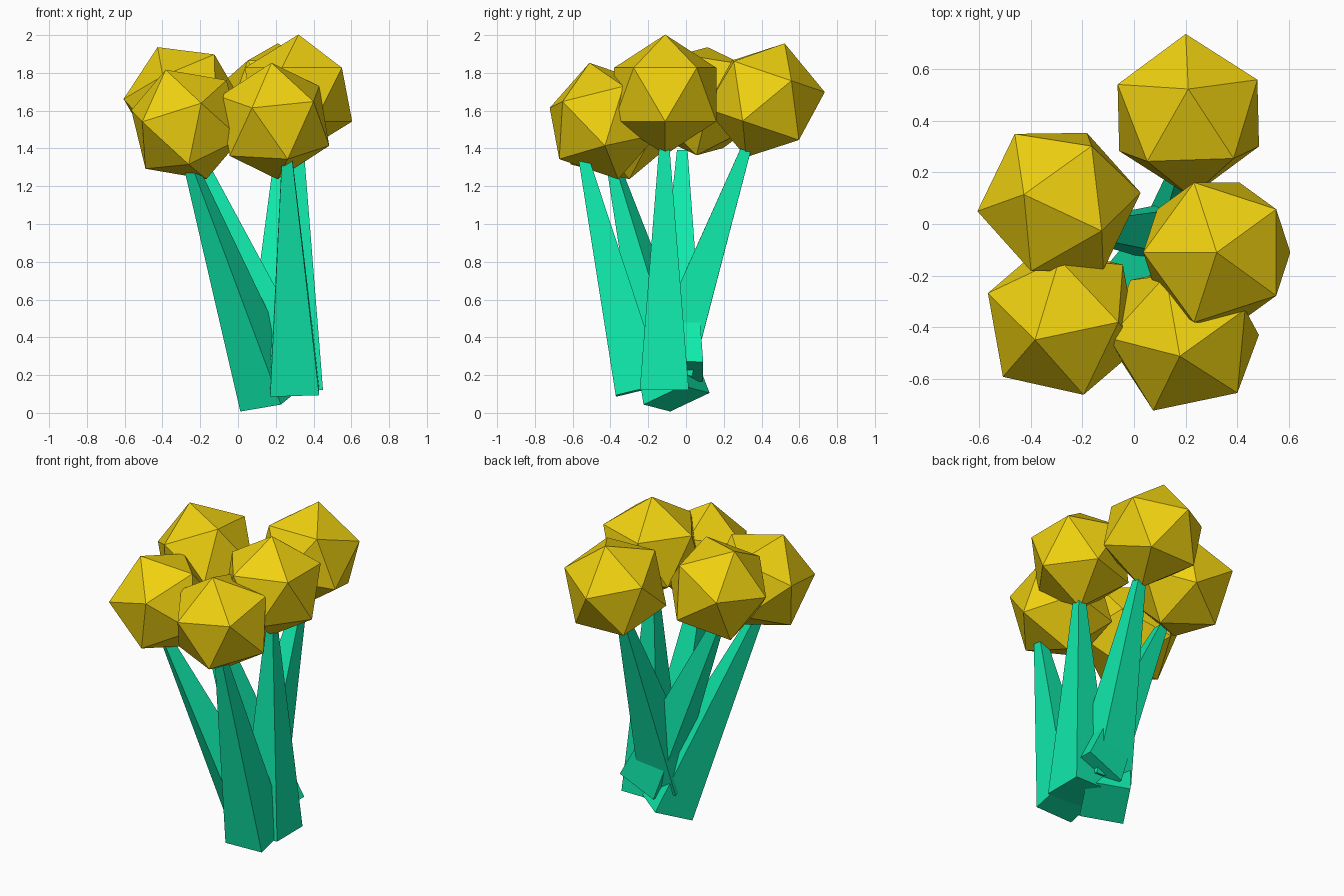
import bpy, bmesh, math
from mathutils import Vector, Matrix

if "Cube" in bpy.data.objects:
    bpy.data.objects.remove(bpy.data.objects["Cube"])


def material(name, rgb):
    m = bpy.data.materials.new(name)
    m.diffuse_color = (*rgb, 1)
    m.use_nodes = True
    m.node_tree.nodes["Principled BSDF"].inputs["Base Color"].default_value = m.diffuse_color
    return m


yellow = material("bloom_yellow", (0.87, 0.64, 0.005))
green = material("stem_green", (0.005, 0.82, 0.41))


def frame(origin, axis, side):
    """Matrix with z along axis and x leaning towards side."""
    z = Vector(axis).normalized()
    x = Vector(side)
    x = (x - z * x.dot(z)).normalized()
    rot = Matrix((x, z.cross(x), z)).transposed()
    return Matrix.Translation(origin) @ rot.to_4x4()


def finish(bm, name, mat):
    bmesh.ops.recalc_face_normals(bm, faces=bm.faces)
    me = bpy.data.meshes.new(name)
    bm.to_mesh(me)
    bm.free()
    me.materials.append(mat)
    bpy.context.collection.objects.link(bpy.data.objects.new(name, me))


def bloom(name, centre, axis, neighbour):
    # icosahedron with one corner on axis and the next corner towards neighbour
    bm = bmesh.new()
    bmesh.ops.create_icosphere(bm, subdivisions=1, radius=0.318,
                               matrix=frame(centre, axis, neighbour))
    finish(bm, name, yellow)


def stem(name, base, top, yaw=0):
    # tapered square post running from base up into the bloom
    base, top = Vector(base), Vector(top)
    d = top - base
    a = math.radians(yaw)
    mat = frame((base + top) / 2, d, (math.cos(a), math.sin(a), 0))
    bm = bmesh.new()
    bmesh.ops.create_cone(bm, cap_ends=True, segments=4, radius1=0.13 * 2 ** 0.5,
                          radius2=0.028 * 2 ** 0.5, depth=d.length,
                          matrix=mat @ Matrix.Rotation(math.pi / 4, 4, 'Z'))
    finish(bm, name, green)


# position: bloom centre, bloom axis, neighbouring corner, stem base, stem top, stem yaw
flowers = {
    "back": ((0.21, 0.42, 1.655), (0, 0.1, 0.295), (-0.01, 0.31, 0.035),
             (0.18, -0.09, 0.24), (0.225, 0.315, 1.39), 0),
    "left": ((-0.29, 0.085, 1.65), (-0.14, 0.03, 0.295), (0.17, -0.115, 0.255),
             (0.29, -0.04, 0.22), (-0.22, -0.02, 1.38), 0),
    "front_left": ((-0.275, -0.374, 1.527), (-0.109, -0.075, 0.293), (0.082, -0.286, 0.108),
                   (0.18, -0.05, 0.075), (-0.245, -0.38, 1.29), -30),
    "front": ((0.193, -0.435, 1.545), (-0.016, -0.077, 0.312), (-0.12, -0.29, 0.075),
              (0.30, -0.245, 0.12), (0.26, -0.54, 1.34), 0),
    "right": ((0.32, -0.11, 1.685), (0, 0, 1), (-1, 0, 0.5),
              (0.32, -0.115, 0.12), (0.32, -0.115, 1.40), 0),
}
for key, (c, ax, nb, base, top, yaw) in flowers.items():
    bloom(key + "_bloom", c, ax, nb)
    stem(key + "_stem", base, top, yaw)
